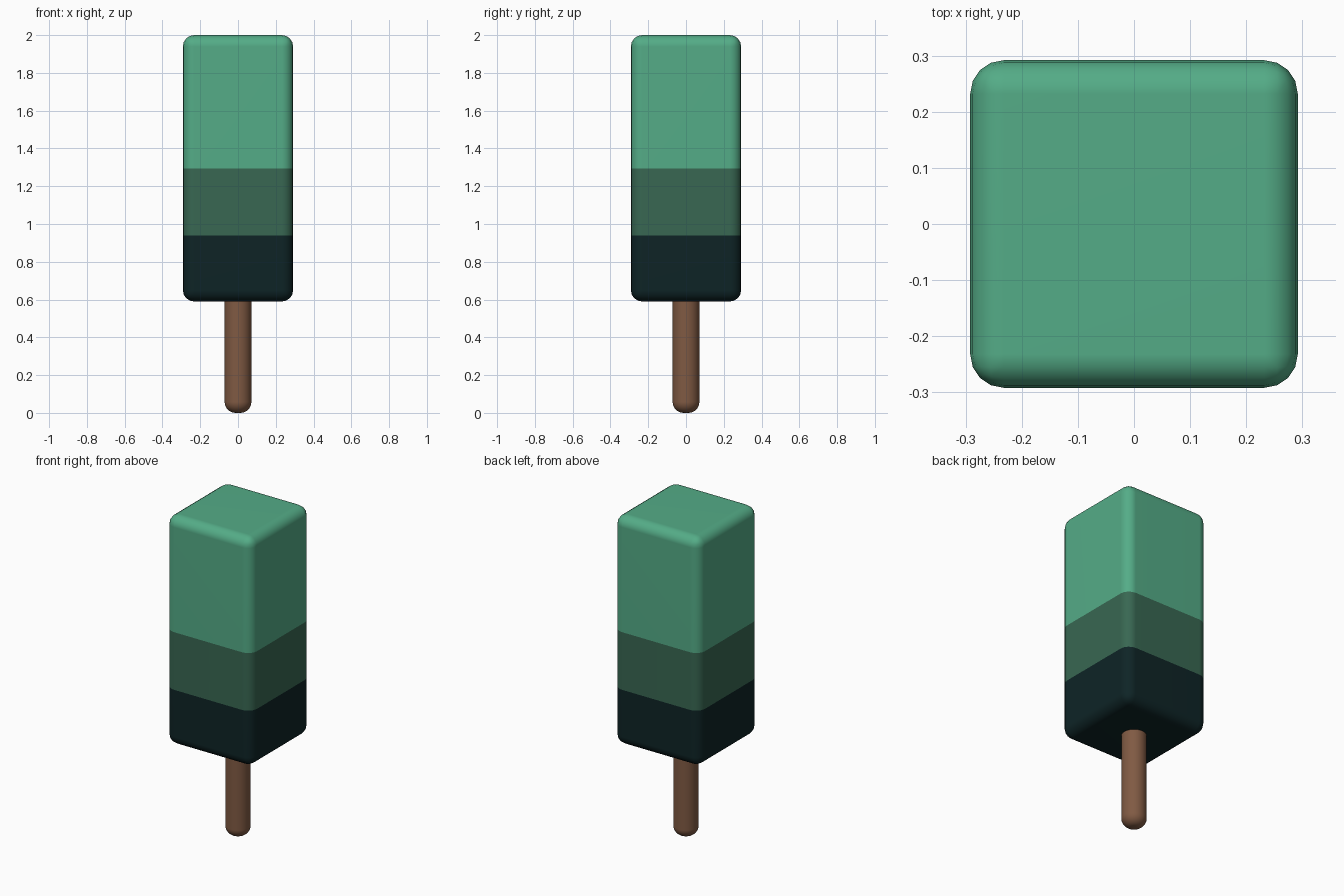
import bpy
import bmesh
from mathutils import Vector, Matrix

default = bpy.data.objects.get("Cube")
if default:
    bpy.data.objects.remove(default, do_unlink=True)


def linear(c):
    c /= 255
    return c / 12.92 if c <= 0.04045 else ((c + 0.055) / 1.055) ** 2.4


def material(name, *rgb):
    colour = [linear(c) for c in rgb] + [1]
    mat = bpy.data.materials.new(name)
    mat.use_nodes = True
    mat.diffuse_color = colour
    mat.node_tree.nodes["Principled BSDF"].inputs["Base Color"].default_value = colour
    return mat


def finish(bm, name, mats):
    mesh = bpy.data.meshes.new(name)
    bm.to_mesh(mesh)
    bm.free()
    for mat in mats:
        mesh.materials.append(mat)
    obj = bpy.data.objects.new(name, mesh)
    bpy.context.collection.objects.link(obj)
    bpy.ops.object.select_all(action="DESELECT")
    obj.select_set(True)
    bpy.context.view_layer.objects.active = obj
    bpy.ops.object.shade_smooth_by_angle()
    # Keeps the large faces flat between the rounded edges
    obj.modifiers.new("Flat sides", "WEIGHTED_NORMAL").keep_sharp = True


dark = material("dark teal", 14, 36, 38)
middle = material("muted green", 56, 103, 82)
light = material("mint green", 84, 172, 135)
wood = material("brown wood", 128, 90, 67)

# Ice block: rounded box cut into three colour bands
width, bottom, top = 0.584, 0.59, 2.0
bands = (0.94, 1.295)
bm = bmesh.new()
bmesh.ops.create_cube(bm, size=1)
bmesh.ops.scale(bm, vec=(width, width, top - bottom), verts=bm.verts)
bmesh.ops.translate(bm, vec=(0, 0, (top + bottom) / 2), verts=bm.verts)
bmesh.ops.bevel(bm, geom=bm.edges[:], offset=0.06, segments=4,
                profile=0.5, affect="EDGES")
for z in bands:
    bmesh.ops.bisect_plane(bm, geom=bm.verts[:] + bm.edges[:] + bm.faces[:],
                           plane_co=Vector((0, 0, z)), plane_no=Vector((0, 0, 1)))
for face in bm.faces:
    face.material_index = sum(face.calc_center_median().z > z for z in bands)
finish(bm, "ice_block", [dark, middle, light])

# Stick: round rod with a rounded lower end, its top hidden in the block
length = 0.7
bm = bmesh.new()
bmesh.ops.create_cone(bm, cap_ends=True, segments=32, radius1=0.071,
                      radius2=0.071, depth=length,
                      matrix=Matrix.Translation((0, 0, length / 2)))
rim = [e for e in bm.edges if all(v.co.z < 0.01 for v in e.verts)]
bmesh.ops.bevel(bm, geom=rim, offset=0.058, segments=6,
                profile=0.5, affect="EDGES")
finish(bm, "stick", [wood])
